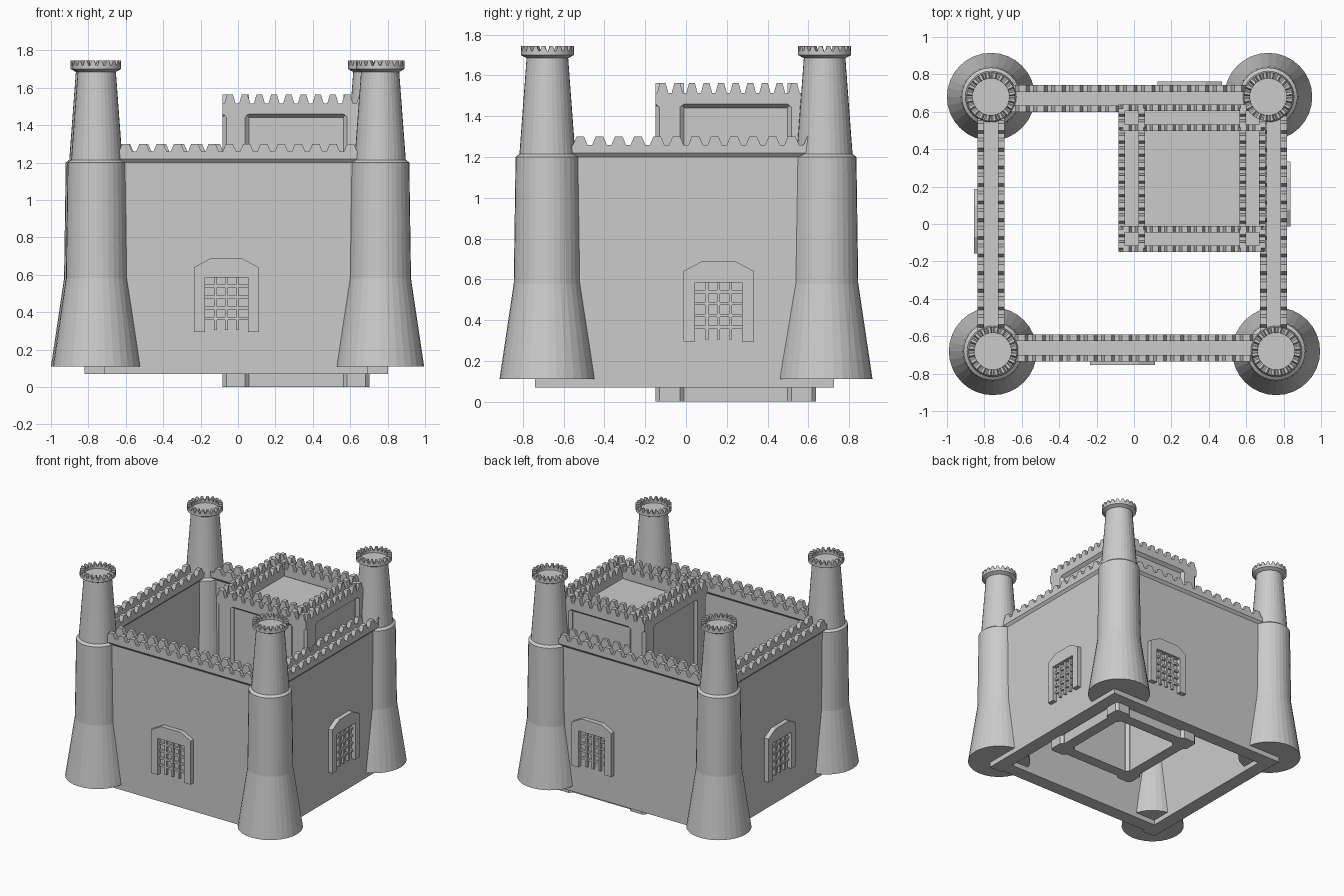
import bpy, bmesh
from math import cos, sin, tau

cube = bpy.data.objects.get("Cube")
if cube:
    bpy.data.objects.remove(cube, do_unlink=True)

GREY = (0.6, 0.6, 0.6, 1)
stone = bpy.data.materials.new("grey_stone")
stone.use_nodes = True
stone.diffuse_color = GREY
stone.node_tree.nodes["Principled BSDF"].inputs["Base Color"].default_value = GREY


def finish(name, bm):
    bmesh.ops.recalc_face_normals(bm, faces=bm.faces)
    mesh = bpy.data.meshes.new(name)
    bm.to_mesh(mesh)
    bm.free()
    mesh.materials.append(stone)
    obj = bpy.data.objects.new(name, mesh)
    bpy.context.collection.objects.link(obj)
    return obj


def prism(name, outline, d0, d1, place):
    """Extrude a 2D outline from depth d0 to d1; place(u, v, d) gives the 3D point."""
    bm = bmesh.new()
    a = [bm.verts.new(place(u, v, d0)) for u, v in outline]
    b = [bm.verts.new(place(u, v, d1)) for u, v in outline]
    bm.faces.new(a)
    bm.faces.new(b[::-1])
    for i in range(len(a)):
        j = (i + 1) % len(a)
        bm.faces.new((a[i], a[j], b[j], b[i]))
    return finish(name, bm)


def box(name, x0, x1, y0, y1, z0, z1):
    return prism(name, [(x0, y0), (x1, y0), (x1, y1), (x0, y1)], z0, z1,
                 lambda u, v, d: (u, v, d))


def teeth(u0, u1, base, low, top, pitch):
    """Outline of a strip with tapered merlons along its upper edge."""
    n = round((u1 - u0) / pitch)
    p = (u1 - u0) / n
    pts = [(u1, base), (u0, base), (u0, low)]
    for i in range(n):
        c = u0 + (i + 0.5) * p
        pts += [(c - 0.38 * p, low), (c - 0.2 * p, top), (c + 0.2 * p, top), (c + 0.38 * p, low)]
    return pts + [(u1, low)]


def battlement(name, axis, centre, u0, u1, z, low, top, pitch, body, half=0.072):
    """Flared coping with a walkway and a toothed parapet on each side."""
    if axis == 'x':
        across = lambda v, h, u: (u, centre + v, h)
        along = lambda u, h, v: (u, centre + v, h)
    else:
        across = lambda v, h, u: (centre + v, u, h)
        along = lambda u, h, v: (centre + v, u, h)
    floor = z + 0.03
    section = [(-body, z), (body, z), (half, z + 0.02), (half, floor), (-half, floor), (-half, z + 0.02)]
    prism(name + "_coping", section, u0, u1, across)
    for side, d in (("a", -half), ("b", half - 0.035)):
        prism(name + "_parapet_" + side, teeth(u0, u1, z + 0.02, low, top, pitch), d, d + 0.035, along)


def lathe(name, profile, x, y, sides=32):
    bm = bmesh.new()
    rings = [[bm.verts.new((x + r * cos(tau * i / sides), y + r * sin(tau * i / sides), z))
              for i in range(sides)] for r, z in profile]
    for low, up in zip(rings, rings[1:]):
        for i in range(sides):
            j = (i + 1) % sides
            bm.faces.new((low[i], low[j], up[j], up[i]))
    bm.faces.new(rings[0][::-1])
    bm.faces.new(rings[-1])
    return finish(name, bm)


def crown(name, x, y, n=20, inner=0.098, outer=0.13, base=1.7):
    """Round parapet: the tooth outline bent into a ring."""
    bm = bmesh.new()
    loop = []
    for i in range(n):
        for f, z in ((0.1, 1.72), (0.32, 1.745), (0.68, 1.745), (0.9, 1.72)):
            a = tau * (i + f) / n
            loop.append([bm.verts.new((x + r * cos(a), y + r * sin(a), h))
                         for r, h in ((inner, base), (outer, base), (outer, z), (inner, z))])
    for k, p in enumerate(loop):
        q = loop[(k + 1) % len(loop)]
        for s in range(4):
            t = (s + 1) % 4
            bm.faces.new((p[s], q[s], q[t], p[t]))
    return finish(name, bm)


# Corner towers
tower_profile = [(0.235, 0.11), (0.165, 0.58), (0.156, 1.2), (0.137, 1.215),
                 (0.102, 1.685), (0.13, 1.7), (0.13, 1.705)]
towers = {"front_right": (-0.755, -0.68), "front_left": (0.76, -0.68),
          "back_right": (-0.765, 0.68), "back_left": (0.718, 0.68)}
for place_name, (x, y) in towers.items():
    lathe(place_name + "_tower", tower_profile, x, y)
    crown(place_name + "_tower_crown", x, y)

# Curtain walls with battlements
BODY = 0.055
walls = {"front_wall": ('x', -0.663, -0.82, 0.80, -0.74, 0.74),
         "back_wall": ('x', 0.67, -0.82, 0.80, -0.74, 0.70),
         "right_wall": ('y', -0.765, -0.74, 0.72, -0.66, 0.66),
         "left_wall": ('y', 0.747, -0.74, 0.72, -0.66, 0.66)}
for name, (axis, c, u0, u1, t0, t1) in walls.items():
    if axis == 'x':
        box(name, u0, u1, c - BODY, c + BODY, 0.07, 1.2)
    else:
        box(name, c - BODY, c + BODY, u0, u1, 0.07, 1.2)
    battlement(name, axis, c, t0, t1, 1.2, 1.26, 1.3, 0.093, BODY)


# Gates: arched frame around a barred grille
def gate(name, axis, sign, face, centre):
    if axis == 'x':
        place = lambda u, v, d: (centre + u, face + sign * d, v)
    else:
        place = lambda u, v, d: (face + sign * d, centre + u, v)
    bottom, sill = 0.295, 0.585
    frame = [(-0.115, bottom), (-0.173, bottom), (-0.173, 0.64), (-0.085, 0.687), (0.085, 0.687),
             (0.173, 0.64), (0.173, bottom), (0.115, bottom), (0.115, sill), (-0.115, sill)]
    prism(name + "_frame", frame, -0.01, 0.036, place)

    def bar(label, u0, u1, v0, v1, depth):
        prism(name + label, [(u0, v0), (u1, v0), (u1, v1), (u0, v1)], -0.01, depth, place)

    for i in range(3):
        u = (i - 1) * 0.058
        bar(f"_upright_bar_{i}", u - 0.008, u + 0.008, bottom + 0.01, sill, 0.02)
    for i in range(4):
        v = 0.365 + i * 0.058
        bar(f"_cross_bar_{i}", -0.115, 0.115, v - 0.008, v + 0.008, 0.016)


gate("front_gate", 'x', -1, -0.718, -0.062)
gate("back_gate", 'x', 1, 0.725, 0.298)
gate("right_gate", 'y', -1, -0.82, 0.015)
gate("left_gate", 'y', 1, 0.802, 0.16)

# Inner keep: recessed walls, corner posts, battlements and roof
X0, X1, Y0, Y1 = -0.082, 0.703, -0.15, 0.638
H = 0.07
PANEL = 0.045
keep_walls = {"keep_front": ('x', Y0 + H), "keep_back": ('x', Y1 - H),
              "keep_right": ('y', X0 + H), "keep_left": ('y', X1 - H)}
for name, (axis, c) in keep_walls.items():
    if axis == 'x':
        u0, u1 = X0, X1
        box(name + "_wall", u0 + H, u1 - H, c - PANEL, c + PANEL, 0, 1.44)
    else:
        u0, u1 = Y0, Y1
        box(name + "_wall", c - PANEL, c + PANEL, u0 + H, u1 - H, 0, 1.44)
    battlement(name, axis, c, u0, u1, 1.44, 1.515, 1.563, 0.075, PANEL, H)

for x in (X0 + H, X1 - H):
    for y in (Y0 + H, Y1 - H):
        s, k = H, H - 0.02
        post = [(k, -s), (s, -k), (s, k), (k, s), (-k, s), (-s, k), (-s, -k), (-k, -s)]
        prism("keep_corner_post", post, 0, 1.462, lambda u, v, d: (x + u, y + v, d))

box("keep_roof", X0 + H, X1 - H, Y0 + H, Y1 - H, 1.43, 1.455)
